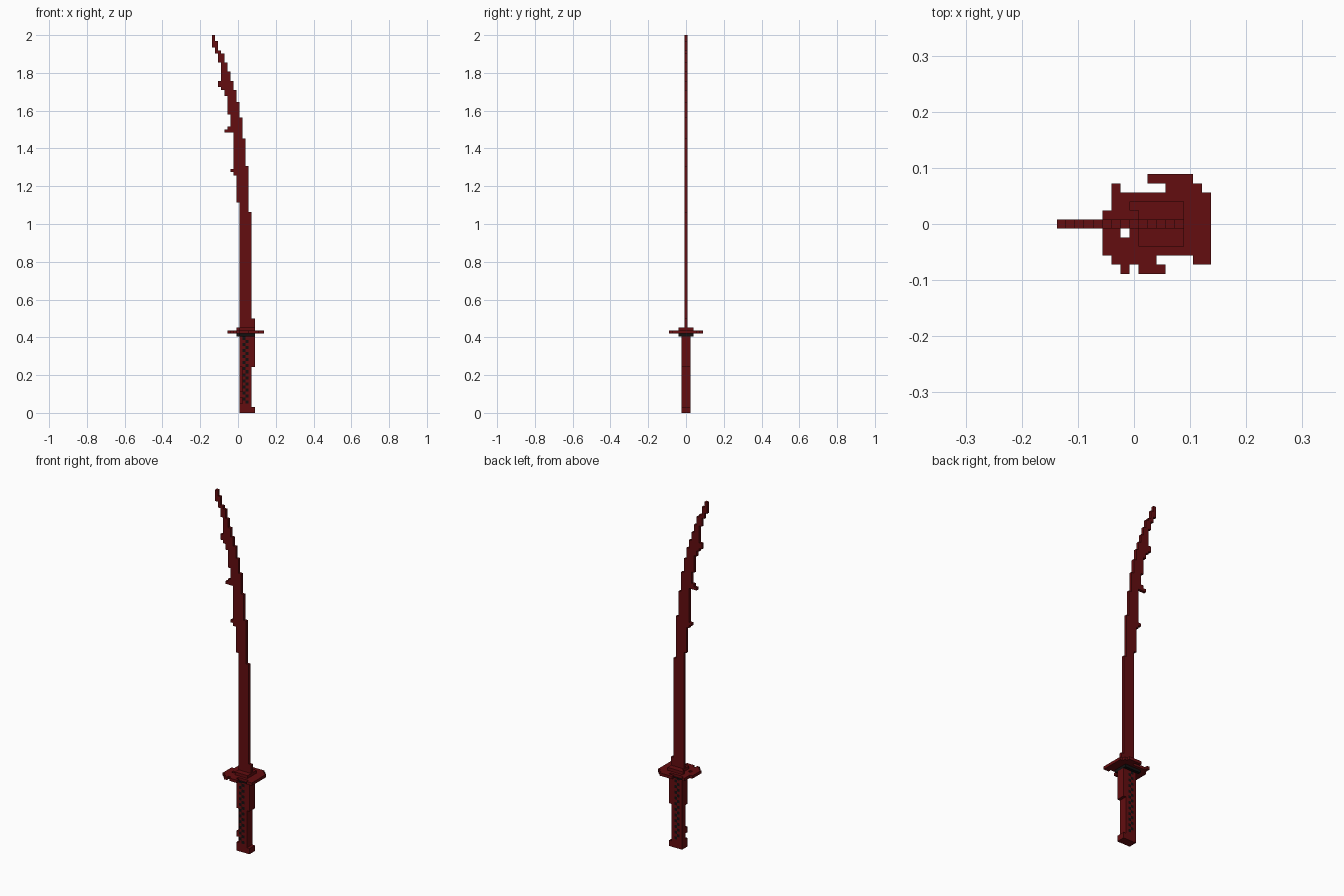
import bpy, bmesh

if "Cube" in bpy.data.objects:
    bpy.data.objects.remove(bpy.data.objects["Cube"])

P = 2 / 124          # size of one block
X0 = -8.5 * P        # left edge of block column 0


def material(name, rgb):
    m = bpy.data.materials.new(name)
    m.diffuse_color = (*rgb, 1)
    m.use_nodes = True
    m.node_tree.nodes["Principled BSDF"].inputs["Base Color"].default_value = m.diffuse_color
    return m


RED = material("dark red", (0.125, 0.004, 0.005))
BLACK = material("black", (0.006, 0.005, 0.005))

DIRS = {
    (1, 0, 0): ((1, 0, 0), (1, 1, 0), (1, 1, 1), (1, 0, 1)),
    (-1, 0, 0): ((0, 0, 0), (0, 0, 1), (0, 1, 1), (0, 1, 0)),
    (0, 1, 0): ((0, 1, 0), (0, 1, 1), (1, 1, 1), (1, 1, 0)),
    (0, -1, 0): ((0, 0, 0), (1, 0, 0), (1, 0, 1), (0, 0, 1)),
    (0, 0, 1): ((0, 0, 1), (1, 0, 1), (1, 1, 1), (0, 1, 1)),
    (0, 0, -1): ((0, 0, 0), (0, 1, 0), (1, 1, 0), (1, 0, 0)),
}


def blocks(name, cells, mats, rule=lambda c: 0):
    """Make one object from the outer faces of a set of blocks (i, j, k)."""
    bm = bmesh.new()
    cells = set(cells)
    for c in sorted(cells):
        for d, corners in DIRS.items():
            if tuple(a + b for a, b in zip(c, d)) in cells:
                continue
            f = bm.faces.new([bm.verts.new((X0 + (c[0] + a) * P,
                                            (c[1] + b - 0.5) * P,
                                            (c[2] + e) * P)) for a, b, e in corners])
            f.material_index = rule(c)
    bmesh.ops.remove_doubles(bm, verts=bm.verts, dist=P * 0.01)
    me = bpy.data.meshes.new(name)
    bm.to_mesh(me)
    bm.free()
    for m in mats:
        me.materials.append(m)
    ob = bpy.data.objects.new(name, me)
    bpy.context.collection.objects.link(ob)
    return ob


def box(i0, i1, j0, j1, k0, k1):
    return {(i, j, k) for i in range(i0, i1) for j in range(j0, j1) for k in range(k0, k1)}


# Handle: square grip, pommel lip, thicker upper spine, worn front corner
grip = box(9, 13, -1, 2, 0, 25) | box(13, 14, -1, 2, 0, 2) | box(13, 14, -1, 2, 15, 25)
grip -= box(9, 10, -1, 0, 3, 5) | box(9, 10, -1, 0, 7, 15)


def wrap(c):
    # chequered wrap on the two middle columns
    return int(c[0] in (10, 11) and 3 <= c[2] and abs(c[1]) == 1 and (c[0] + c[2]) % 2 == 0)


blocks("handle", grip, [RED, BLACK], wrap)

# Collars below and above the guard
for name, k, mat in (("lower_collar", 25, BLACK), ("upper_collar", 27, RED)):
    blocks(name, box(9, 14, -2, 3, k, k + 1) | {(8, 2, k)}, [mat])

# Guard: chipped plate, as (row, first column, end column)
guard = set()
for j, a, b in ((5, 10, 15), (4, 6, 7), (4, 12, 16), (3, 6, 17), (2, 6, 17),
                (1, 5, 17), (0, 5, 17), (-1, 5, 7), (-1, 8, 17), (-2, 5, 17),
                (-3, 5, 17), (-4, 6, 11), (-4, 15, 17), (-5, 7, 8), (-5, 9, 12)):
    guard |= box(a, b, j, j + 1, 26, 27)
blocks("guard", guard, [RED])

# Blade: height at which each edge steps one column towards the tip
SPINE = (0.50, 1.07, 1.31, 1.455, 1.565, 1.65, 1.71, 1.76, 1.80, 1.86, 1.905, 1.925, 1.97)
EDGE = (1.12, 1.26, 1.49, 1.58, 1.68, 1.745, 1.85, 1.90, 1.94)
blade = set()
for k in range(28, 124):
    z = (k + 0.5) * P
    left = 9 - sum(z > s for s in EDGE)
    right = 14 - sum(z > s for s in SPINE)
    blade |= box(left, right, 0, 1, k, k + 1)

# Barbs on the cutting edge, as (first column, end column, height)
for a, b, z in ((6, 8, 1.283), (4, 7, 1.495), (5, 7, 1.515), (3, 5, 1.725),
                (2, 5, 1.74), (2, 5, 1.755)):
    blade |= box(a, b, 0, 1, int(z / P), int(z / P) + 1)
blocks("blade", blade, [RED])
